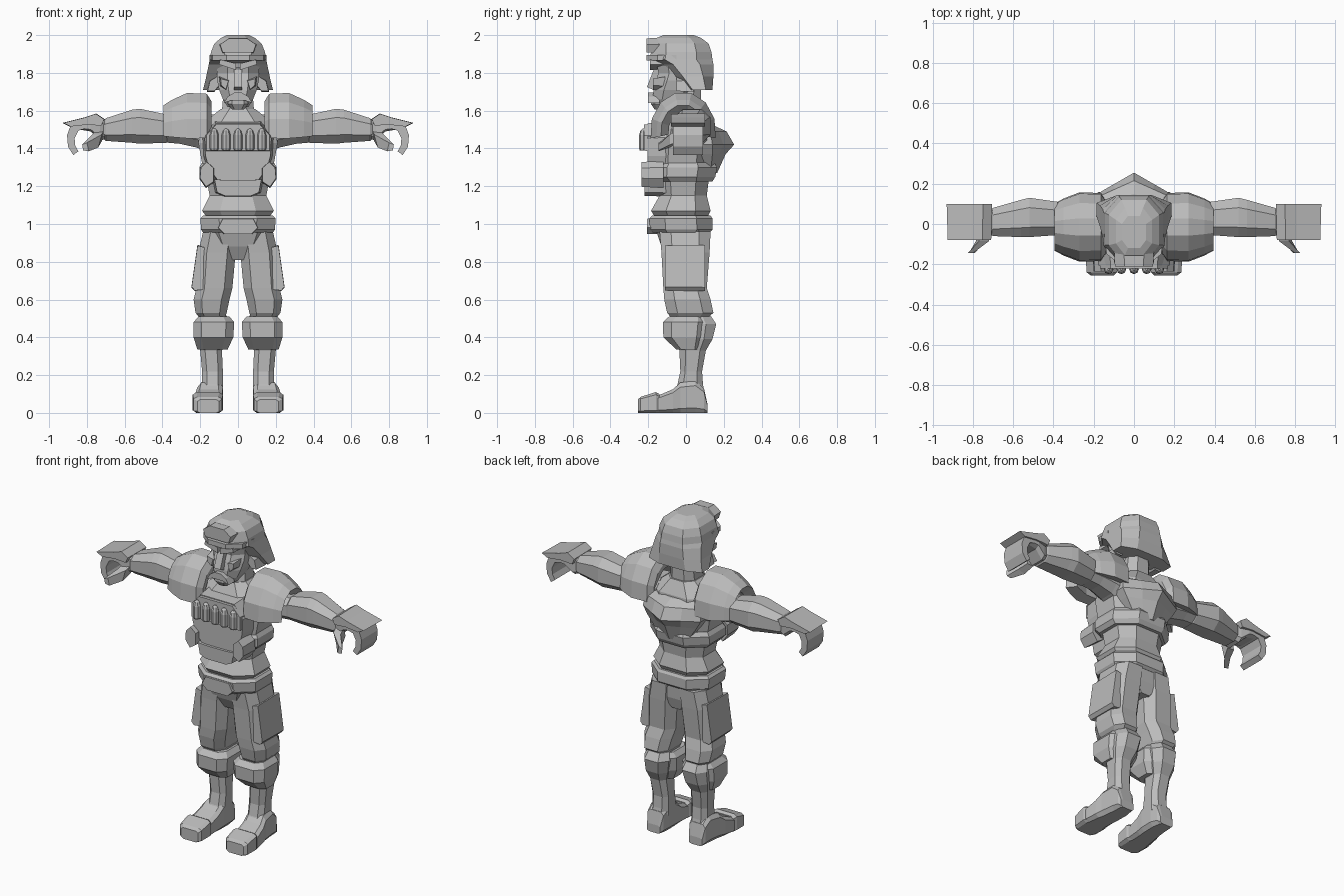
import bpy, bmesh, math
from mathutils import Vector

grey = bpy.data.materials.new("plain grey")
grey.diffuse_color = (0.5, 0.5, 0.5, 1)


def place(axis, t, u, v):
    return {"x": (t, u, v), "y": (u, t, v), "z": (u, v, t)}[axis]


def finish(name, rings, mirror=False):
    """Skin a list of equal closed loops, cap both ends."""
    bm = bmesh.new()
    loops = [[bm.verts.new(Vector(p)) for p in r] for r in rings]
    n = len(loops[0])
    for a, b in zip(loops, loops[1:]):
        for i in range(n):
            j = (i + 1) % n
            bm.faces.new((a[i], a[j], b[j], b[i]))
    bm.faces.new(loops[0])
    bm.faces.new(loops[-1])
    bmesh.ops.recalc_face_normals(bm, faces=bm.faces[:])
    me = bpy.data.meshes.new(name)
    bm.to_mesh(me)
    bm.free()
    me.materials.append(grey)
    ob = bpy.data.objects.new(name, me)
    bpy.context.collection.objects.link(ob)
    if mirror:
        ob.modifiers.new("mirror", "MIRROR").use_mirror_merge = False
    return ob


def loft(name, axis, rows, cut=0.4, mirror=False):
    """Rows are (t, u0, u1, v0, v1): chamfered rectangles along an axis."""
    rings = []
    for t, u0, u1, v0, v1 in rows:
        a, b = (u1 - u0) / 2 * cut, (v1 - v0) / 2 * cut
        pts = [(u0 + a, v0), (u1 - a, v0), (u1, v0 + b), (u1, v1 - b),
               (u1 - a, v1), (u0 + a, v1), (u0, v1 - b), (u0, v0 + b)]
        rings.append([place(axis, t, u, v) for u, v in pts])
    return finish(name, rings, mirror)


def prism(name, axis, poly, t0, t1, shrink=1.0, mirror=False):
    """Extrude an outline from t0 to t1, scaling the t0 end."""
    cu = sum(p[0] for p in poly) / len(poly)
    cv = sum(p[1] for p in poly) / len(poly)
    end = [place(axis, t0, cu + (u - cu) * shrink, cv + (v - cv) * shrink) for u, v in poly]
    return finish(name, [end, [place(axis, t1, u, v) for u, v in poly]], mirror)


def both(half):
    """Complete a half outline by reflecting it across x = 0."""
    return half + [(-u, v) for u, v in reversed(half) if u > 0]


# Helmet, sloping back from the brow to the nape
loft("helmet", "z", [
    (1.71, -.185, .185, .00, .14), (1.78, -.168, .168, -.07, .145),
    (1.845, -.155, .155, -.14, .145), (1.87, -.15, .15, -.195, .14),
    (1.91, -.143, .143, -.185, .135), (1.955, -.125, .125, -.18, .12),
    (1.985, -.09, .09, -.155, .08), (2.0, -.06, .06, -.12, .04)], .5)
prism("helmet_brim", "z", both([(.06, -.21), (.135, -.15), (.15, -.05)]), 1.865, 1.895)
prism("helmet_front_plate", "y", both([(.085, 1.905), (.10, 1.95), (.05, 1.985)]), -.21, -.1, .95)

# Head and face
loft("head", "z", [
    (1.62, -.055, .055, -.155, -.03), (1.66, -.08, .08, -.175, .02),
    (1.71, -.10, .10, -.172, .05), (1.76, -.11, .11, -.16, .08),
    (1.80, -.11, .11, -.145, .08), (1.88, -.12, .12, -.165, .08)], .5)
prism("nose", "x", [(-.13, 1.84), (-.17, 1.82), (-.207, 1.725), (-.16, 1.705)], -.022, .022)
prism("brow", "y", [(.01, 1.815), (.10, 1.845), (.095, 1.87), (.01, 1.85)], -.19, -.12, mirror=True)
prism("cheek", "y", [(.04, 1.765), (.10, 1.78), (.095, 1.73), (.06, 1.70)], -.175, -.11, .7, True)
prism("moustache", "y", both([(.02, 1.695), (.055, 1.675), (.075, 1.64), (.035, 1.655)]), -.20, -.14)
loft("goatee", "z", [(1.605, -.03, .03, -.165, -.10), (1.635, -.055, .055, -.185, -.08),
                     (1.655, -.05, .05, -.185, -.08)])
prism("ear_guard", "y", [(.10, 1.79), (.15, 1.76), (.165, 1.70), (.125, 1.70), (.10, 1.73)],
      -.05, .04, .9, True)

# Neck and torso
loft("neck", "z", [(1.52, -.10, .10, -.10, .10), (1.60, -.085, .085, -.10, .08),
                   (1.72, -.075, .075, -.07, .08)], .5)
loft("torso", "z", [
    (1.03, -.16, .16, -.16, .11), (1.07, -.19, .19, -.185, .13),
    (1.15, -.15, .15, -.14, .11), (1.23, -.165, .165, -.15, .12),
    (1.32, -.19, .19, -.17, .13), (1.43, -.21, .21, -.17, .14),
    (1.53, -.19, .19, -.14, .13), (1.61, -.09, .09, -.10, .09)], .5)
prism("chest_plate", "y", both([(.125, 1.545), (.19, 1.46), (.185, 1.36), (.165, 1.29),
                                (.10, 1.20)]), -.205, -.08, .93)
prism("chest_pocket_strip", "y", both([(.12, 1.53), (.175, 1.47), (.175, 1.385)]), -.222, -.15, .96)
loft("rib_band", "z", [(1.225, -.185, .185, -.17, .14), (1.25, -.205, .205, -.20, .155),
                       (1.30, -.205, .205, -.20, .165), (1.325, -.19, .19, -.18, .15)], .55)
prism("rib_pad", "y", [(.125, 1.30), (.165, 1.335), (.20, 1.30), (.205, 1.24), (.17, 1.19),
                       (.125, 1.22)], -.235, -.12, .9, True)
prism("belly_plate", "y", both([(.075, 1.235), (.135, 1.24), (.12, 1.165), (.075, 1.145)]),
      -.22, -.10, .92)

# Cartridges across the chest
for k in range(-2, 3):
    rings = []
    for z, r in [(1.39, .02), (1.40, .024), (1.47, .024), (1.495, .016), (1.505, .005)]:
        rings.append([(k * .063 + r * math.cos(a * math.pi / 4),
                       -.225 + r * math.sin(a * math.pi / 4), z) for a in range(8)])
    finish("cartridge", rings)

# Back harness with a raised centre ridge
rings = []
for z, w, side, mid in [(1.27, .10, .13, .165), (1.37, .17, .14, .21), (1.42, .20, .14, .255),
                        (1.49, .19, .13, .215), (1.52, .15, .10, .15)]:
    rings.append([(x, y, z) for x, y in [(-w, .03), (-w, side), (-w * .5, (side + mid) / 2), (0, mid),
                                         (w * .5, (side + mid) / 2), (w, side), (w, .03)]])
finish("back_harness", rings)

# Shoulder guards: a closed profile swept over the arm
rings = []
for k in range(8):
    a = math.radians(-10 + k * 200 / 7)
    rings.append([(x, -.015 + s * .175 * math.cos(a), 1.49 + s * .21 * math.sin(a)) for x, s in
                  [(.14, .78), (.165, .98), (.27, 1), (.35, .82), (.395, .68), (.345, .45),
                   (.25, .62), (.14, .62)]])
finish("shoulder_guard", rings, True)

# Arms
loft("upper_arm", "x", [(.13, -.09, .11, 1.37, 1.58), (.22, -.07, .11, 1.405, 1.58),
                        (.31, -.05, .105, 1.425, 1.57), (.42, -.05, .10, 1.435, 1.56)], .5, True)
loft("forearm", "x", [(.365, -.045, .10, 1.44, 1.56), (.38, -.055, .11, 1.43, 1.58),
                      (.52, -.065, .13, 1.425, 1.61), (.56, -.065, .12, 1.43, 1.605),
                      (.70, -.06, .08, 1.44, 1.56), (.715, -.05, .07, 1.455, 1.545)], .5, True)

# Hands: flared back guard, palm, curled fingers and thumb
prism("hand_guard", "y", [(.705, 1.555), (.75, 1.585), (.81, 1.565), (.93, 1.535), (.89, 1.515),
                          (.80, 1.525), (.72, 1.52)], -.08, .10, .96, True)
loft("palm", "x", [(.69, -.04, .065, 1.455, 1.55), (.73, -.06, .08, 1.44, 1.555),
                   (.78, -.07, .09, 1.49, 1.55), (.84, -.07, .09, 1.50, 1.545)], .35, True)
fingers = [(.82, 1.535), (.885, 1.525), (.905, 1.47), (.90, 1.41), (.872, 1.365), (.845, 1.385),
           (.862, 1.415), (.865, 1.455), (.845, 1.495), (.81, 1.505)]
path = [fingers[:2] + fingers[8:], fingers[1:3] + fingers[7:9],
        fingers[2:4] + fingers[6:8], fingers[3:7]]
for quad in path:
    prism("finger_joint", "y", quad, -.07, .09, mirror=True)
finish("thumb", [[(x, y, z) for x, z in quad] if y else None for y, quad in [
    (-.03, [(.71, 1.50), (.76, 1.50), (.765, 1.44), (.72, 1.44)]),
    (-.085, [(.72, 1.475), (.77, 1.475), (.785, 1.42), (.74, 1.405)]),
    (-.145, [(.80, 1.43), (.825, 1.42), (.82, 1.39), (.79, 1.385)])]], True)

# Belt and hips
loft("belt", "z", [(.955, -.185, .185, -.175, .125), (.97, -.195, .195, -.19, .14),
                   (1.03, -.20, .20, -.195, .14), (1.045, -.185, .185, -.18, .13)], .5)
prism("buckle", "y", both([(.085, 1.03), (.11, .98), (.075, .945)]), -.207, -.10, .95)
loft("hips", "z", [(.81, -.05, .05, -.09, .10), (.88, -.13, .13, -.13, .12),
                   (.97, -.18, .18, -.16, .125)])

# Legs
loft("trouser_leg", "z", [
    (.50, .07, .20, -.075, .11), (.53, .06, .225, -.10, .145), (.60, .045, .235, -.115, .13),
    (.66, .03, .22, -.12, .11), (.85, .012, .21, -.13, .125), (.96, .005, .185, -.14, .13)],
     .45, True)
prism("thigh_pocket", "y", [(.14, .87), (.215, .89), (.247, .665), (.23, .645), (.14, .655)],
      -.11, .10, .97, True)
loft("shin", "z", [
    (.10, .08, .195, -.07, .10), (.15, .08, .19, -.045, .09), (.22, .08, .19, -.03, .085),
    (.33, .085, .20, -.035, .105), (.39, .06, .215, -.06, .14), (.47, .045, .215, -.08, .16),
    (.515, .06, .20, -.07, .13)], .45, True)
loft("knee_guard", "z", [(.335, .055, .215, -.05, .07), (.40, .025, .235, -.12, .10),
                         (.48, .02, .235, -.122, .11), (.51, .045, .21, -.09, .10)], .4, True)

# Boots
loft("boot", "y", [
    (-.17, .085, .23, 0, .085), (-.14, .085, .235, 0, .095), (-.07, .083, .225, 0, .125),
    (-.03, .08, .215, 0, .16), (.05, .08, .205, 0, .17), (.095, .09, .20, 0, .13),
    (.113, .10, .19, 0, .05)], .3, True)
loft("toe_cap", "y", [(-.255, .10, .215, 0, .07), (-.24, .085, .235, 0, .085),
                      (-.16, .08, .24, 0, .11), (-.14, .09, .23, 0, .10)], .25, True)
